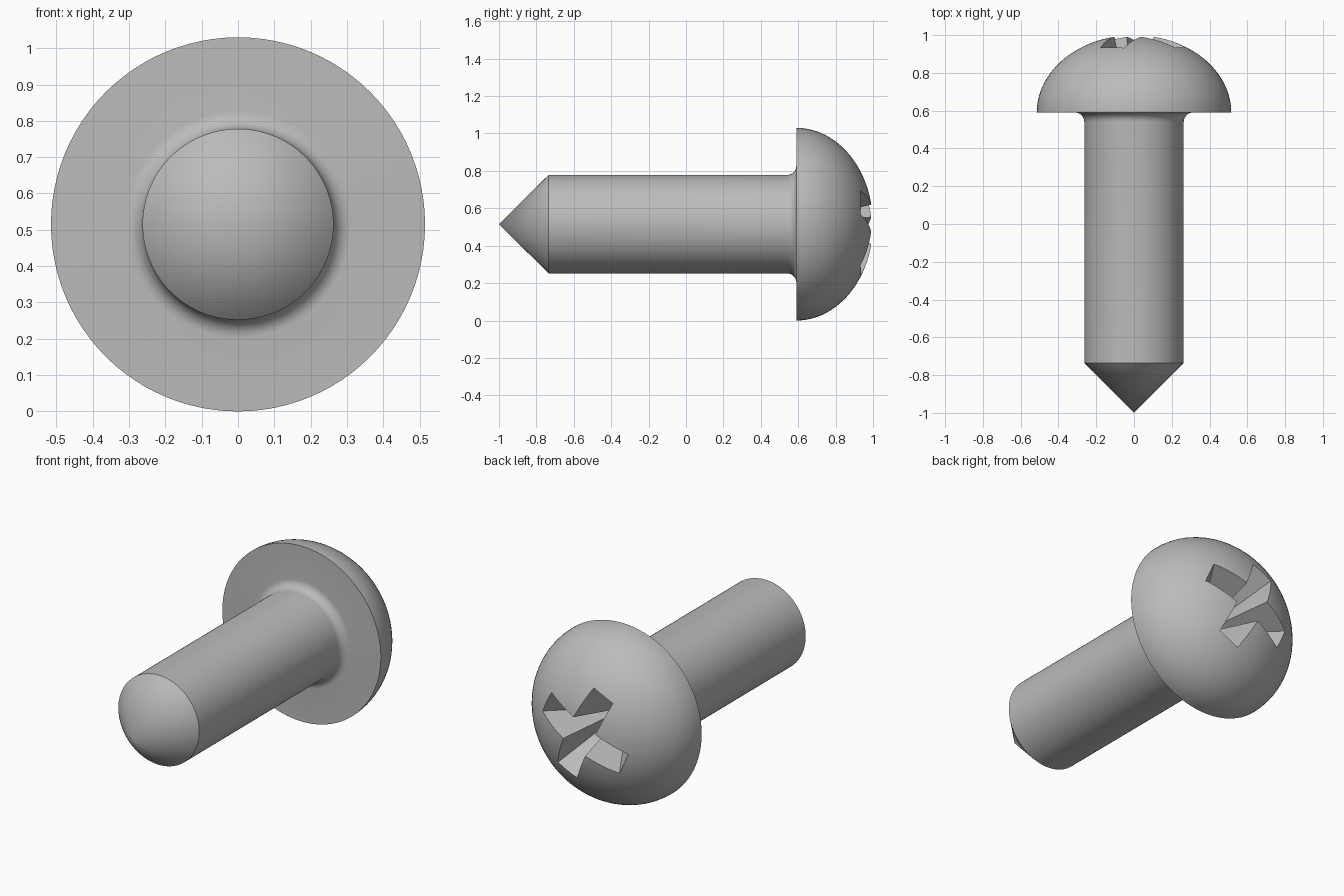
import bpy, bmesh
from math import sin, cos, pi, radians
from mathutils import Matrix, Vector

cube = bpy.data.objects.get("Cube")
if cube:
    bpy.data.objects.remove(cube, do_unlink=True)

SEGMENTS = 96
HEAD_R, HEAD_Y, HEAD_H = 0.515, 0.59, 0.41
SHAFT_R, SHOULDER_Y, FILLET = 0.263, -0.735, 0.05

steel = bpy.data.materials.new("grey_steel")
steel.use_nodes = True
colour = (0.5, 0.5, 0.5, 1)
steel.diffuse_color = colour
steel.node_tree.nodes["Principled BSDF"].inputs["Base Color"].default_value = colour


def make_object(name, bm):
    bmesh.ops.recalc_face_normals(bm, faces=bm.faces)
    mesh = bpy.data.meshes.new(name)
    bm.to_mesh(mesh)
    bm.free()
    mesh.materials.append(steel)
    obj = bpy.data.objects.new(name, mesh)
    bpy.context.collection.objects.link(obj)
    obj.location.z = HEAD_R
    return obj


# Side profile as (radius, y): point, shank, fillet, flat underside, domed head
profile = [(0, -1), (SHAFT_R, SHOULDER_Y)]
for i in range(9):
    a = i / 8 * pi / 2
    profile.append((SHAFT_R + FILLET * (1 - cos(a)), HEAD_Y - FILLET * (1 - sin(a))))
for i in range(25):
    a = i / 24 * pi / 2
    profile.append((HEAD_R * cos(a), HEAD_Y + HEAD_H * sin(a)))

bm = bmesh.new()
verts = [bm.verts.new((r, y, 0)) for r, y in profile]
edges = [bm.edges.new(pair) for pair in zip(verts, verts[1:])]
bmesh.ops.spin(bm, geom=verts + edges, cent=(0, 0, 0), axis=(0, 1, 0),
               angle=2 * pi, steps=SEGMENTS)
bmesh.ops.remove_doubles(bm, verts=bm.verts, dist=0.0005)
screw = make_object("round_head_screw", bm)

# Cross-shaped pyramid that cuts the driver recess
RIM_Y, TIP_Y, REACH, HALF = 1.03, 0.53, 0.341, 0.085
bm = bmesh.new()
rim = []
for k in range(4):
    turn = Matrix.Rotation(radians(25 + 90 * k), 2)
    for u, v in ((REACH, -HALF), (REACH, HALF), (HALF, HALF)):
        p = turn @ Vector((u, v))
        rim.append(bm.verts.new((p.x, RIM_Y, p.y)))
tip = bm.verts.new((0, TIP_Y, 0))
bm.faces.new(rim)
for a, b in zip(rim, rim[1:] + rim[:1]):
    bm.faces.new((a, b, tip))
cutter = make_object("recess_cutter", bm)
cutter.hide_render = True

cut = screw.modifiers.new("cross_recess", "BOOLEAN")
cut.operation = "DIFFERENCE"
cut.solver = "EXACT"
cut.object = cutter

# Apply the cut, drop the helper and smooth the round surfaces
bpy.ops.object.select_all(action="DESELECT")
screw.select_set(True)
bpy.context.view_layer.objects.active = screw
bpy.ops.object.modifier_apply(modifier=cut.name)
bpy.data.objects.remove(cutter, do_unlink=True)
bpy.ops.object.shade_smooth_by_angle(angle=radians(30))
